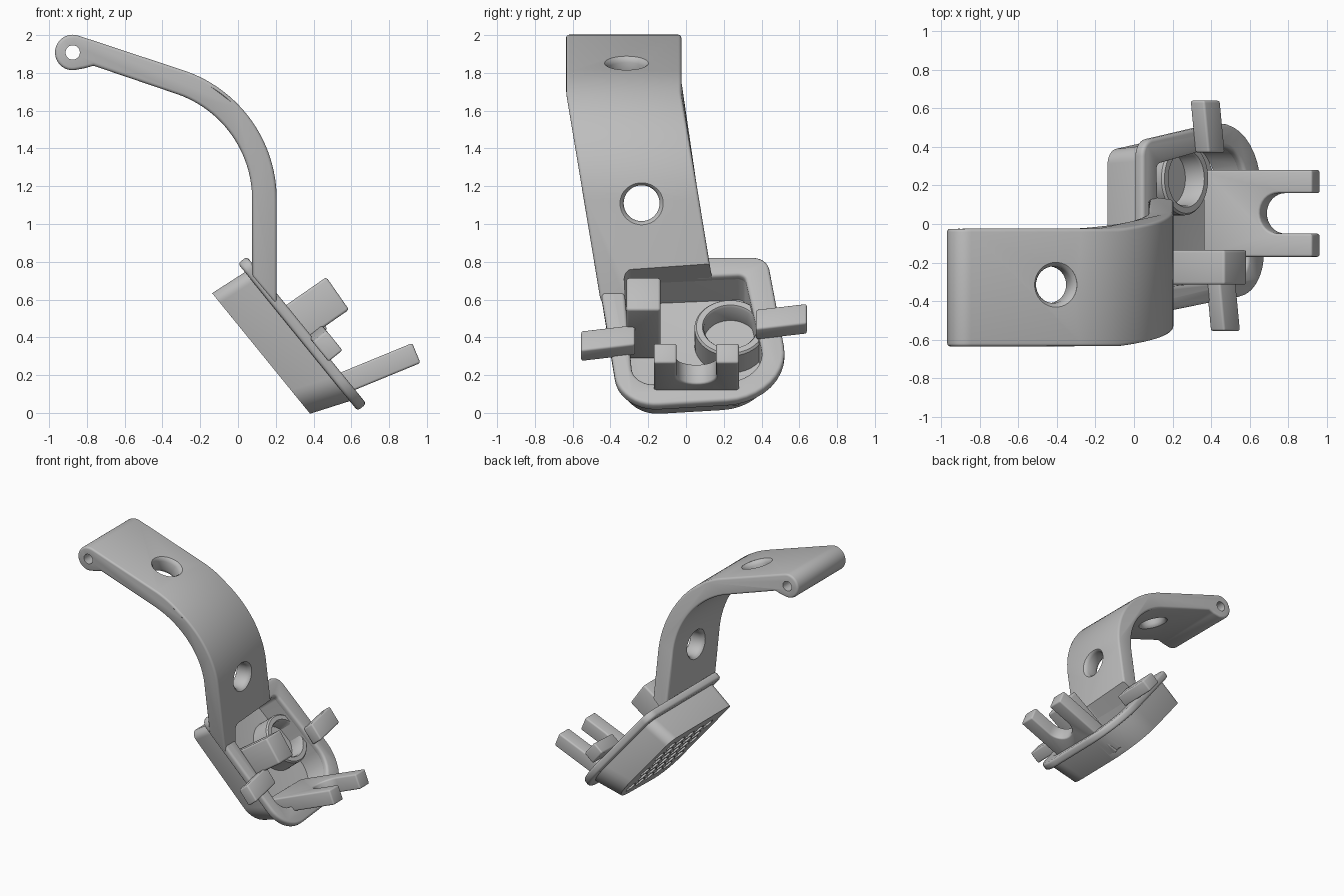
import bpy, bmesh, math
from mathutils import Vector

old = bpy.data.objects.get("Cube")
if old:
    bpy.data.objects.remove(old, do_unlink=True)

grey = bpy.data.materials.new("plain grey")
grey.use_nodes = True
colour = (0.51, 0.51, 0.51, 1)
grey.diffuse_color = colour
grey.node_tree.nodes["Principled BSDF"].inputs["Base Color"].default_value = colour

parts, cutters = [], []


def frame(origin, a, b, c):
    """Map local coordinates onto three world axes."""
    o, a, b, c = Vector(origin), Vector(a).normalized(), Vector(b).normalized(), Vector(c).normalized()
    return lambda p, q, r: o + a * p + b * q + c * r


def loft(name, rings, cutter=False):
    """Closed solid through rings that all have the same number of points."""
    bm = bmesh.new()
    rows = [[bm.verts.new(p) for p in ring] for ring in rings]
    n = len(rows[0])
    for lo, hi in zip(rows, rows[1:]):
        for i in range(n):
            j = (i + 1) % n
            bm.faces.new((lo[i], lo[j], hi[j], hi[i]))
    bm.faces.new(rows[0])
    bm.faces.new(rows[-1])
    bmesh.ops.recalc_face_normals(bm, faces=bm.faces)
    mesh = bpy.data.meshes.new(name)
    bm.to_mesh(mesh)
    bm.free()
    ob = bpy.data.objects.new(name, mesh)
    bpy.context.collection.objects.link(ob)
    mesh.materials.append(grey)
    if cutter:
        ob.hide_render = True
    (cutters if cutter else parts).append(ob)
    return ob


def prism(name, outline, at, h0, h1, cutter=False):
    return loft(name, [[at(p, q, h) for p, q in outline] for h in (h0, h1)], cutter)


def lathe(name, profile, at, sides=40, cutter=False):
    """Solid of revolution from (radius, height) pairs."""
    turn = [math.tau * i / sides for i in range(sides)]
    return loft(name, [[at(r * math.cos(t), r * math.sin(t), h) for t in turn] for r, h in profile], cutter)


def arc(cx, cy, r, a0, a1, n):
    angles = [math.radians(a0 + (a1 - a0) * i / n) for i in range(n + 1)]
    return [(cx + r * math.cos(t), cy + r * math.sin(t)) for t in angles]


def rounded(corners, radii, n=10):
    """Polygon with each corner replaced by a smooth arc."""
    out = []
    for i, r in enumerate(radii):
        p = Vector(corners[i])
        d0 = (Vector(corners[i - 1]) - p).normalized()
        d1 = (Vector(corners[(i + 1) % len(corners)]) - p).normalized()
        half = d0.angle(d1) / 2
        centre = p + (d0 + d1).normalized() * (r / math.sin(half))
        s = (p + d0 * (r / math.tan(half)) - centre).normalized()
        e = (p + d1 * (r / math.tan(half)) - centre).normalized()
        out += [tuple(centre + s.slerp(e, k / n) * r) for k in range(n + 1)]
    return out


def cut(ob, cutter):
    m = ob.modifiers.new("cut", "BOOLEAN")
    m.operation, m.solver, m.object = "DIFFERENCE", "EXACT", cutter


def bevel(ob, width, segments=3):
    m = ob.modifiers.new("soft edge", "BEVEL")
    m.width, m.segments, m.limit_method = width, segments, "ANGLE"
    m.angle_limit = math.radians(40)


def cup_frame(origin):
    """Axes of the tilted cup: across, down the slope, out of the opening."""
    return frame(origin, (0, 1, 0), (0.63, 0, -0.775), (0.775, 0, 0.63))


cup_at = cup_frame((0, 0, 0.79))

# Cavity cutter
hollow = prism("cavity_cutter", rounded([(-.33, .155), (.31, .12), (.44, .84), (-.28, .87)],
               [.04, .04, .2, .12]), cup_at, -.155, .3, True)

# Flange round the mouth of the cup
flange = prism("flange", rounded([(-.48, 0), (.43, 0), (.57, .95), (-.35, 1.02)],
               [.06, .09, .33, .22]), cup_at, 0, .06)
cut(flange, hollow)
bevel(flange, .018)

# Tapered cup body
radii = [.06, .08, .28, .18]
mouth = rounded([(-.43, .06), (.4, .06), (.52, .89), (-.33, .96)], radii)
base = rounded([(-.4, .035), (.38, .035), (.49, .81), (-.31, .87)], radii)
cup = loft("cup", [[cup_at(u, v, -.205) for u, v in base], [cup_at(u, v, .02) for u, v in mouth]])
cut(cup, hollow)
bevel(cup, .03, 4)

# Honeycomb pockets in the outside of the base
for row in range(6):
    for col in range(5):
        u = .03 + (col - 2) * .115 + (row % 2 - .5) * .0575
        v = .2 + row * .1
        pocket = lathe("pocket_cutter", [(.048, -.3), (.048, -.178)],
                       cup_frame(cup_at(u, v, 0)), 6, True)
        cut(cup, pocket)

# Raised round socket on the cup floor
lathe("round_socket", [(.19, -.16), (.19, -.012), (.18, 0), (.148, 0), (.14, -.012), (.14, -.12)],
      cup_frame(cup_at(.235, .43, 0)), 48)

# Curved arm: rounded tip, straight run, bend and drop to the flange
tip = (-.875, 1.908)
profile = arc(*tip, .094, 71, 275, 20) + [(-.81, 1.825), (-.765, 1.838)]
profile += arc(-.515, 1.13, .59, 70.5, 0, 24) + [(.075, .725), (.205, .57)]
profile += arc(-.515, 1.13, .72, 0, 70.5, 24)


def lean(z):
    return .165 * max(0, 1.7 - z)


arm = loft("arm", [[(x, y + lean(z), z) for x, z in profile] for y in (-.635, -.025)])
bevel(arm, .016)
cut(arm, hollow)

# Holes through the arm with softened rims
flare = [(.125, -.12), (.118, -.068), (.103, -.055), (.095, -.035),
         (.095, .035), (.103, .055), (.118, .068), (.125, .12)]
for centre, across, normal in [((-.43, -.315, 1.79), (.943, 0, -.333), (.333, 0, .943)),
                               ((.14, -.235, 1.11), (0, 0, 1), (1, 0, 0))]:
    cut(arm, lathe("hole_cutter", flare, frame(centre, across, (0, 1, 0), normal), 40, True))
pin_at = frame((tip[0], 0, tip[1]), (1, 0, 0), (0, 0, 1), (0, 1, 0))
cut(arm, lathe("pin_cutter", [(.038, -1), (.038, 1)], pin_at, 24, True))

# Fork with a round-bottomed slot
fork_at = frame((.38, .055, .085), (.925, 0, .38), (0, 1, 0), (-.38, 0, .925))
fork_outline = [(0, -.225), (.61, -.225), (.61, -.105)]
fork_outline += arc(.42, 0, .105, 270, 90, 16) + [(.61, .105), (.61, .225), (0, .225)]
bevel(prism("fork", fork_outline, fork_at, -.057, .057), .012)

# Square post rising from the cup floor
post_at = frame((.15, -.225, .37), (.82, 0, .57), (0, 1, 0), (-.57, 0, .82))
bevel(prism("post", [(0, -.09), (.46, -.09), (.46, .09), (0, .09)], post_at, -.105, .105), .014)

# Two side tabs along one slanted line
for name, inner, outer, low in [("front_tab", -.27, -.555, .045), ("back_tab", .37, .64, .055)]:
    outline = [(u, .555 - .15 * u + s) for u, s in
               [(inner, -.068), (outer, -.068), (outer, .068), (inner, .068)]]
    bevel(prism(name, outline, cup_at, low, low + .095), .012)

# Apply the modifiers, drop the cutters and smooth the shading
bpy.ops.object.select_all(action="DESELECT")
for ob in parts:
    ob.select_set(True)
bpy.context.view_layer.objects.active = parts[0]
bpy.ops.object.convert(target="MESH")
bpy.ops.object.shade_smooth_by_angle(angle=math.radians(35))
for ob in cutters:
    bpy.data.objects.remove(ob, do_unlink=True)
